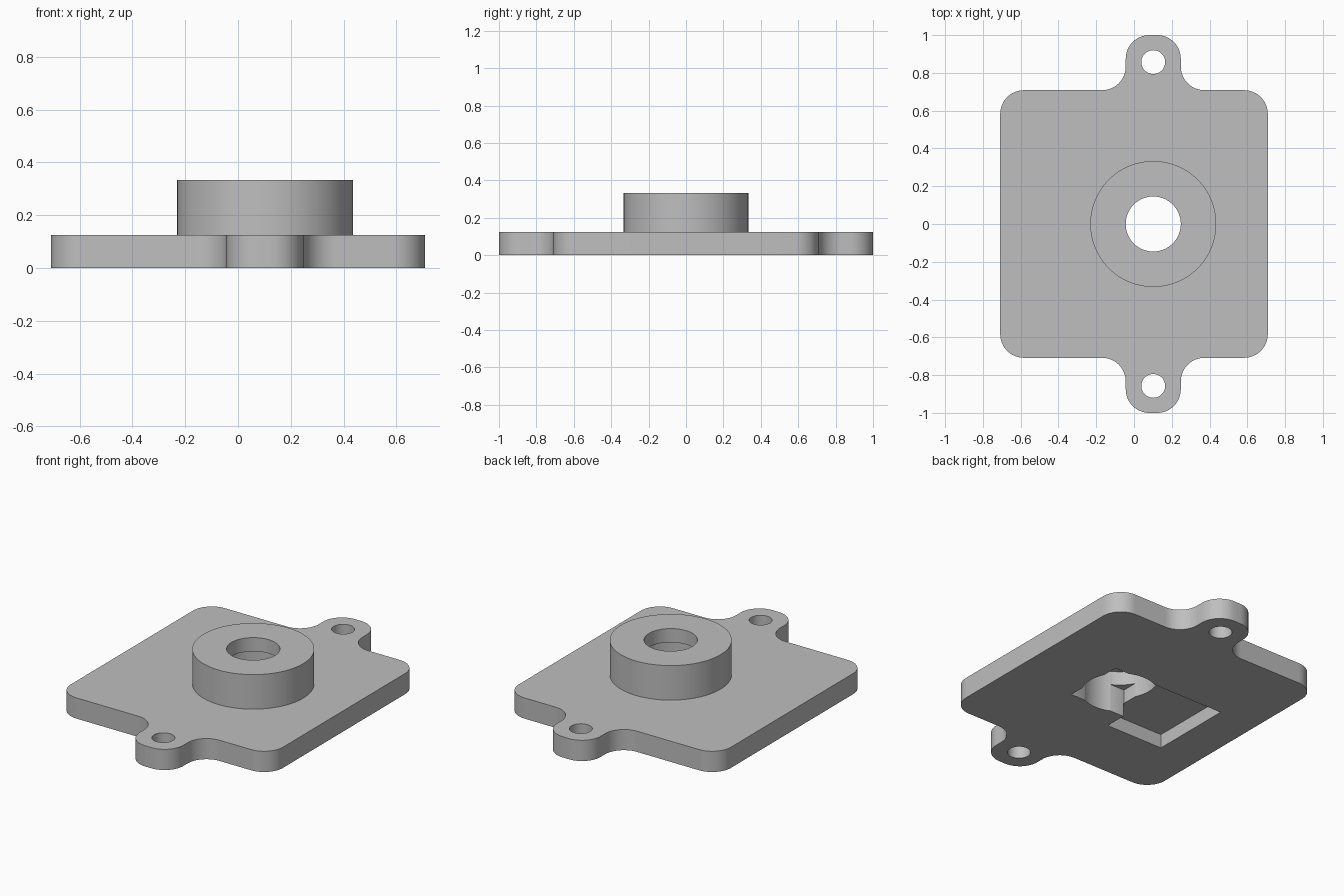
import bpy, bmesh, math

if "Cube" in bpy.data.objects:
    bpy.data.objects.remove(bpy.data.objects["Cube"])

U = 1 / 24            # base module
CX = 0.102            # axis of boss and ears

grey = bpy.data.materials.new("plain grey")
grey.diffuse_color = (0.52, 0.52, 0.52, 1)
grey.use_nodes = True
grey.node_tree.nodes["Principled BSDF"].inputs["Base Color"].default_value = grey.diffuse_color


def prism(name, pts, z0, z1):
    """Extrude a closed counter-clockwise outline from z0 to z1."""
    bm = bmesh.new()
    face = bm.faces.new([bm.verts.new((x, y, z0)) for x, y in pts])
    ext = bmesh.ops.extrude_face_region(bm, geom=[face])
    top = [v for v in ext["geom"] if isinstance(v, bmesh.types.BMVert)]
    bmesh.ops.translate(bm, verts=top, vec=(0, 0, z1 - z0))
    bmesh.ops.recalc_face_normals(bm, faces=bm.faces)
    me = bpy.data.meshes.new(name)
    bm.to_mesh(me)
    bm.free()
    me.materials.append(grey)
    ob = bpy.data.objects.new(name, me)
    bpy.context.collection.objects.link(ob)
    return ob


def arc(cx, cy, r, a0, a1, n=12):
    return [(cx + r * math.cos(math.radians(a0 + (a1 - a0) * i / n)),
             cy + r * math.sin(math.radians(a0 + (a1 - a0) * i / n)))
            for i in range(n + 1)]


def disc(name, y, r, z0, z1, n=64):
    return prism(name, arc(CX, y, r, 0, 360, n)[:-1], z0, z1)


def box(name, x0, x1, y0, y1, z0, z1):
    return prism(name, [(x0, y0), (x1, y0), (x1, y1), (x0, y1)], z0, z1)


def combine(target, tool, operation):
    """Apply a boolean and discard its tool."""
    mod = target.modifiers.new(operation, 'BOOLEAN')
    mod.operation = operation
    mod.solver = 'EXACT'
    mod.object = tool
    bpy.context.view_layer.objects.active = target
    bpy.ops.object.modifier_apply(modifier=mod.name)
    bpy.data.objects.remove(tool)


# Plate outline: rounded rectangle with a filleted ear at each end
H, R, W = 17 * U, 3 * U, 3.5 * U
back = (arc(H - R, H - R, R, 0, 90)
        + arc(CX + W + R, H + R, R, 270, 180)
        + arc(CX + W - R, 1 - R, R, 0, 90)
        + arc(CX - W + R, 1 - R, R, 90, 180)
        + arc(CX - W - R, H + R, R, 0, -90)
        + arc(-H + R, H - R, R, 90, 180))
front = [(x, -y) for x, y in reversed(back)]
body = prism("mounting_plate_with_boss", back + front, 0, 3 * U)

# Raised round boss
combine(body, disc("boss", 0, 8 * U, 0.06, 8 * U, 96), 'UNION')

# Screw holes in the ears
for side in (-1, 1):
    combine(body, disc("screw_hole", side * 0.857, 0.063, -0.1, 0.3, 48), 'DIFFERENCE')

# Shaft hole with wider bore underneath
combine(body, disc("shaft_hole", 0, 3.5 * U, -0.1, 0.5), 'DIFFERENCE')
combine(body, disc("lower_bore", 0, 5 * U, -0.1, 6 * U, 72), 'DIFFERENCE')

# Square recess and shallow offset pocket in the underside
S = 4.5 * U
combine(body, box("square_recess", CX - S, CX + S, -S, S, -0.1, 4 * U), 'DIFFERENCE')
combine(body, box("side_pocket", CX - 13.5 * U, CX - S + 0.004, -0.32, S - 0.0005,
                  -0.1, 2 * U), 'DIFFERENCE')

# Smooth curved walls, keep sharp edges
bpy.ops.object.select_all(action='DESELECT')
body.select_set(True)
bpy.context.view_layer.objects.active = body
bpy.ops.object.shade_smooth_by_angle(angle=math.radians(30))
